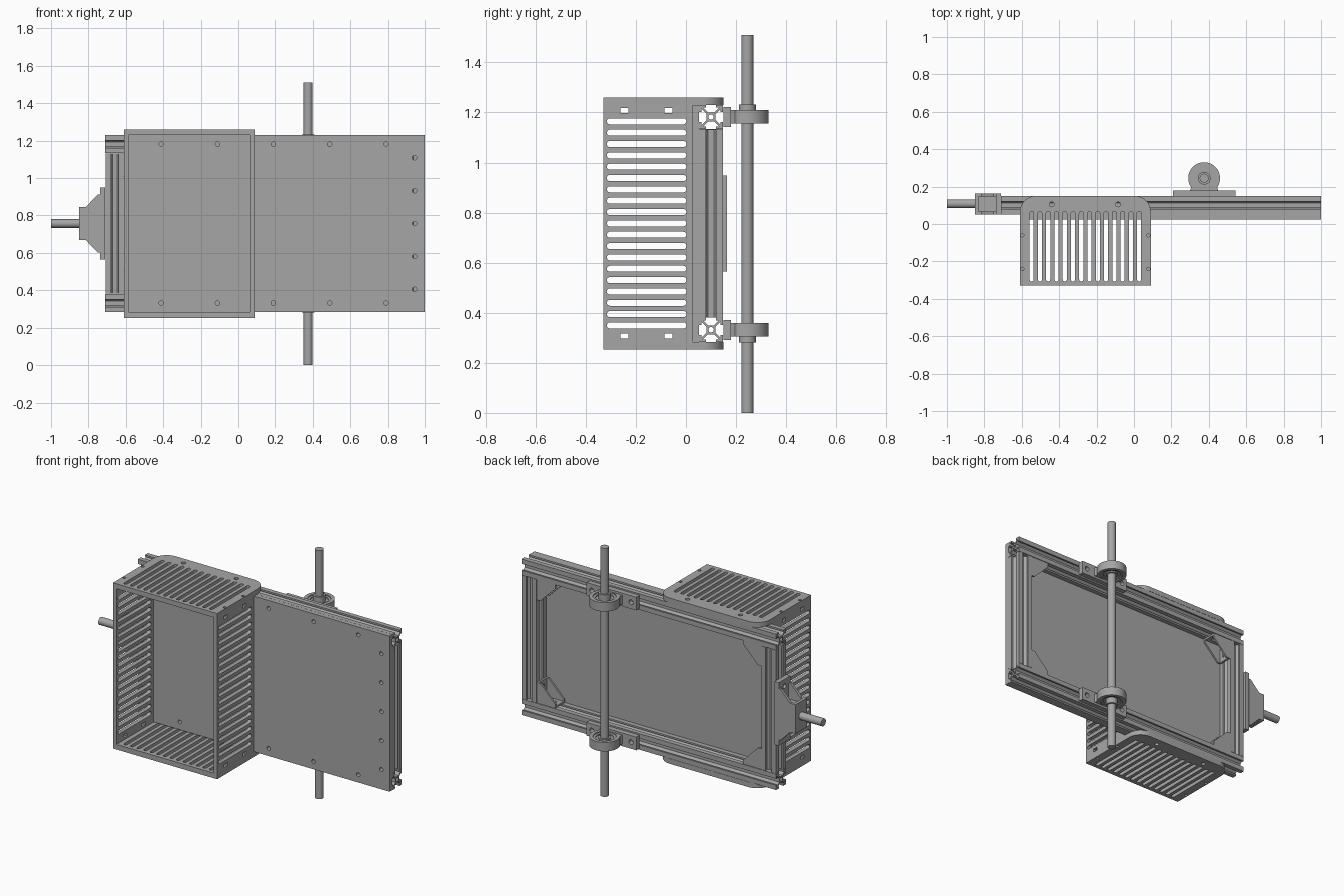
import bpy, bmesh
from math import cos, sin, radians, pi
from mathutils import Matrix, Vector

cube = bpy.data.objects.get("Cube")
if cube:
    bpy.data.objects.remove(cube, do_unlink=True)

grey = bpy.data.materials.new("plain grey")
grey.use_nodes = True
colour = (0.38, 0.38, 0.38, 1)
grey.diffuse_color = colour
grey.node_tree.nodes["Principled BSDF"].inputs["Base Color"].default_value = colour

AXES = {"x": Vector((1, 0, 0)), "y": Vector((0, 1, 0)), "z": Vector((0, 0, 1))}


def prism(name, plane, loops, start, end):
    """Extrude outlines (outer loop, then holes) from start to end along the third axis."""
    curve = bpy.data.curves.new(name, "CURVE")
    curve.dimensions = "2D"
    curve.fill_mode = "BOTH"
    curve.extrude = (end - start) / 2
    for loop in loops:
        spline = curve.splines.new("POLY")
        spline.points.add(len(loop) - 1)
        for point, (u, v) in zip(spline.points, loop):
            point.co = (u, v, 0, 1)
        spline.use_cyclic_u = True
    temp = bpy.data.objects.new(name + "_outline", curve)
    bpy.context.collection.objects.link(temp)
    graph = bpy.context.evaluated_depsgraph_get()
    mesh = bpy.data.meshes.new_from_object(temp.evaluated_get(graph))
    bpy.data.objects.remove(temp, do_unlink=True)

    u, v = AXES[plane[0]], AXES[plane[1]]
    w = u.cross(v)
    third = Vector((1, 1, 1)) - u - v
    frame = Matrix((u, v, w)).transposed().to_4x4()
    frame.translation = third * (start + end) / 2
    bm = bmesh.new()
    bm.from_mesh(mesh)
    bmesh.ops.remove_doubles(bm, verts=bm.verts, dist=1e-5)
    bmesh.ops.transform(bm, matrix=frame, verts=bm.verts)
    bmesh.ops.recalc_face_normals(bm, faces=bm.faces)
    bm.to_mesh(mesh)
    bm.free()
    mesh.materials.clear()
    mesh.materials.append(grey)
    obj = bpy.data.objects.new(name, mesh)
    bpy.context.collection.objects.link(obj)
    bpy.ops.object.select_all(action="DESELECT")
    obj.select_set(True)
    bpy.context.view_layer.objects.active = obj
    bpy.ops.object.shade_smooth_by_angle(angle=radians(30))
    return obj


def arc(cu, cv, r, a, b, n=8):
    steps = [radians(a + (b - a) * i / n) for i in range(n + 1)]
    return [(cu + r * cos(t), cv + r * sin(t)) for t in steps]


def circle(cu, cv, r, n=32):
    return arc(cu, cv, r, 0, 360, n)[:-1]


def rect(u0, u1, v0, v1):
    return [(u0, v0), (u1, v0), (u1, v1), (u0, v1)]


def slot(cu, cv, length, width, upright=False):
    r, d = width / 2, (length - width) / 2
    if upright:
        return arc(cu, cv + d, r, 0, 180) + arc(cu, cv - d, r, 180, 360)
    return arc(cu + d, cv, r, -90, 90) + arc(cu - d, cv, r, 90, 270)


def rail_profile(cu, cv):
    """Slotted square rail section with a centre bore."""
    side = [(.0485, -.02), (.038, -.02), (.038, -.032), (.018, -.012), (.018, .012),
            (.038, .032), (.038, .02), (.0485, .02), (.0485, .0485)]
    loop = []
    for q in range(4):
        c, s = round(cos(q * pi / 2)), round(sin(q * pi / 2))
        loop += [(cu + c * u - s * v, cv + s * u + c * v) for u, v in side]
    return [loop, circle(cu, cv, .011, 16)]


MID = .757            # height of the frame's centre line
LEVELS = (MID + .425, MID - .425)
RAIL_Y = .1

# Rail frame
for name, z in zip(("top_rail", "bottom_rail"), LEVELS):
    prism(name, "yz", rail_profile(RAIL_Y, z), -.71, 1)
for name, x in (("right_upright", -.66), ("left_upright", .95)):
    prism(name, "xy", rail_profile(x, RAIL_Y), MID - .375, MID + .375)

# Front panel with screw holes over the rails
holes = [circle(-.41 + .3 * i, z, .012, 16) for i in range(5) for z in LEVELS]
holes += [circle(.945, MID + .176 * i, .012, 16) for i in range(-2, 3)]
prism("front_panel", "xz", [rect(-.61, 1, .285, 1.23)] + holes, .025, .0515)

# Angle brackets in the four inner corners
for x, sx in ((-.611, 1), (.901, -1)):
    for sz in (1, -1):
        z = MID - sz * .376
        a, t = .125, .012

        def at(points):
            return [(x + sx * u, z + sz * v) for u, v in points]
        web = at([(0, 0), (a, 0), (a, .025), (.025, a), (0, a)])
        for y in (.055, .135):
            prism("bracket_web", "xz", [web], y, y + .01)
        x0, x1 = sorted((x, x + sx * a))
        z0, z1 = sorted((z, z + sz * a))
        foot = [rect(x0, x1, .055, .145), slot(x + sx * .075, RAIL_Y, .05, .025)]
        prism("bracket_foot", "xy", foot, *sorted((z, z + sz * t)))
        leg = [rect(.055, .145, z0, z1), slot(RAIL_Y, z + sz * .075, .05, .025, True)]
        prism("bracket_leg", "yz", leg, *sorted((x, x + sx * t)))

# Vented box: end plates with rounded rear corners
outline = [(-.61, -.33), (.09, -.33)] + arc(.005, .065, .085, 0, 90) + arc(-.525, .065, .085, 90, 180)
vents = [slot(-.547 + .0442 * i, -.12, .375, .022, True) for i in range(14)]
vents += [circle(x, .105, .013, 16) for x in (-.44, -.085)]
vents += [circle(x, y, .009, 16) for x in (-.597, .077) for y in (-.06, -.24)]
prism("box_top", "xy", [outline] + vents, 1.23, 1.26)
prism("box_bottom", "xy", [outline] + vents, .253, .284)

# Vented box: side plates
vents = [slot(-.157, MID + .0453 * i, .318, .024) for i in range(-9, 10)]
vents += [rect(y - .016, y + .016, z - .01, z + .01)
          for y in (-.245, -.07) for z in (MID - .45, MID + .45)]
side = [rect(-.33, .025, .284, 1.23)] + vents
prism("box_right_side", "yz", side, -.61, -.585)
prism("box_left_side", "yz", side, .065, .09)

# Upright shaft and its two bearing blocks
SX, SY = .375, .245
prism("upright_shaft", "xy", [circle(SX, SY, .024)], 0, 1.51)
for z, s in zip(LEVELS, (1, -1)):
    base = [slot(SX, z, .335, .08)] + [circle(SX + d, z, .015, 16) for d in (-.132, .132)]
    base[0] = rect(SX - .167, SX + .167, z - .04, z + .04)
    prism("bearing_base", "xz", base, .149, .18)
    body = arc(SX, SY, .085, -35, 215, 40) + [(SX - .08, .165), (SX + .08, .165)]
    prism("bearing_housing", "xy", [body, circle(SX, SY, .064)], z - .027, z + .027)
    prism("bearing_race", "xy", [circle(SX, SY, .064), circle(SX, SY, .05)], z - .02, z + .02)
    prism("bearing_seal", "xy", [circle(SX, SY, .05), circle(SX, SY, .024)], z - .013, z + .013)
    collar = [circle(SX, SY, .034), circle(SX, SY, .024)]
    prism("bearing_collar", "xy", collar, *sorted((z - s * .022, z + s * .05)))

# Side mount with flange, cheeks, block and horizontal shaft
flange = [rect(.05, .163, MID - .192, MID + .192)]
flange += [circle(.107, MID + d, .014, 16) for d in (-.15, .15)]
prism("mount_flange", "yz", flange, -.738, -.71)
half = [(-.736, .155), (-.75, .155), (-.815, .088), (-.85, .088)]
cheek = [(x, MID + z) for x, z in half] + [(x, MID - z) for x, z in reversed(half)]
for y in (.052, .148):
    prism("mount_cheek", "xz", [cheek], y, y + .016)
prism("mount_block", "xz", [rect(-.84, -.736, MID - .087, MID + .058)], .066, .15)
prism("mount_end", "yz", [rect(.052, .164, MID - .088, MID + .088)], -.85, -.832)
prism("side_shaft", "yz", [circle(.108, MID, .023)], -1, -.72)
